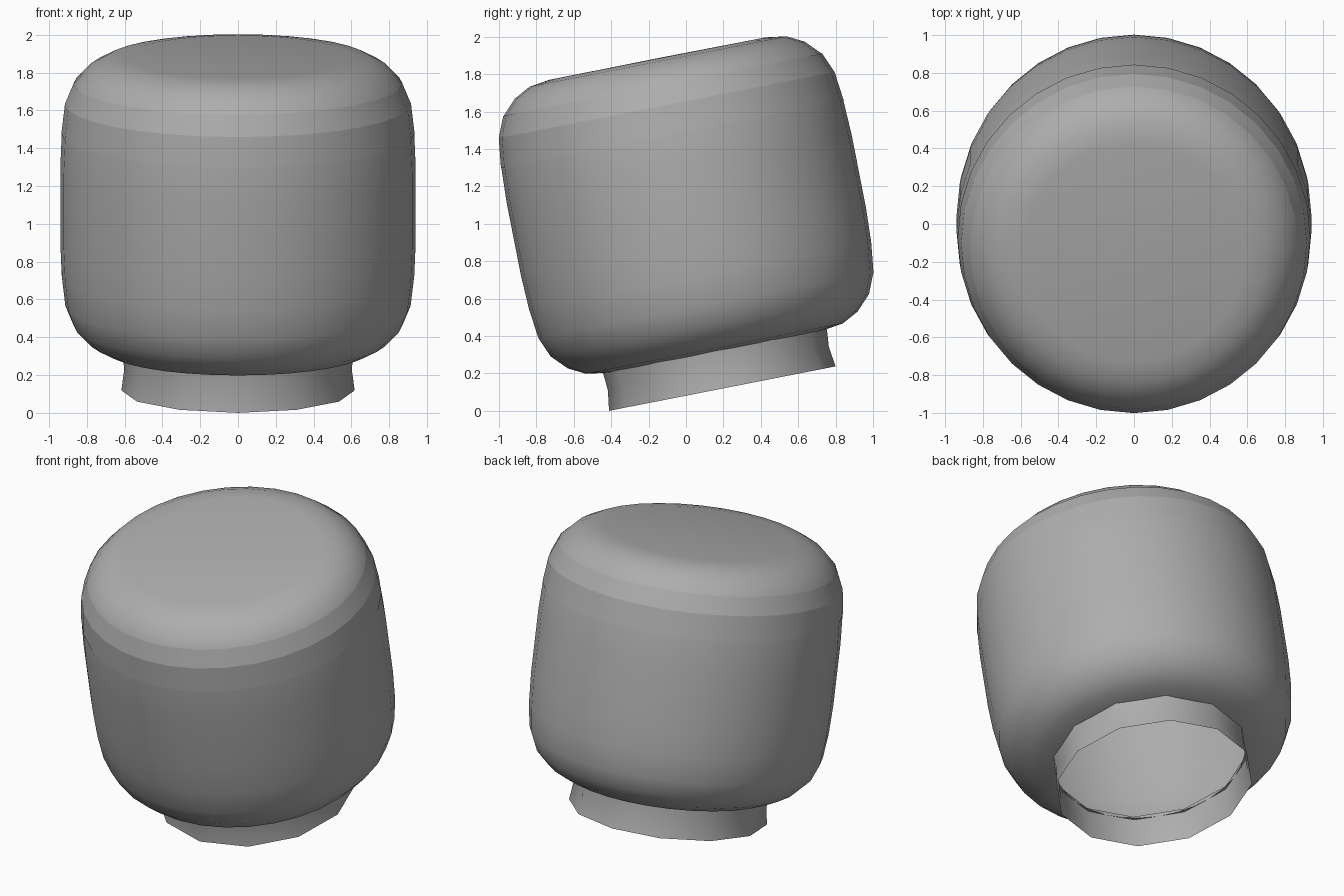
import bpy, bmesh, math
from mathutils import Matrix

if "Cube" in bpy.data.objects:
    bpy.data.objects.remove(bpy.data.objects["Cube"])

# Whole model leans about x; base centre sits off the origin
TILT = Matrix.Translation((0, 0.194, 0.119)) @ Matrix.Rotation(math.radians(11.1), 4, 'X')

# Darker grey shared by all parts
GREY = bpy.data.materials.new("dark_grey")
GREY.diffuse_color = (0.42, 0.42, 0.42, 1)
GREY.use_nodes = True
GREY.node_tree.nodes["Principled BSDF"].inputs["Base Color"].default_value = GREY.diffuse_color


def lathe(name, profile, sides, angle):
    """Revolve (radius, height) points around the leaning axis."""
    bm = bmesh.new()
    rings = []
    for r, h in profile:
        if r == 0:
            rings.append([bm.verts.new((0, 0, h))] * sides)
            continue
        ring = []
        for i in range(sides):
            a = 2 * math.pi * i / sides - math.pi / 2
            ring.append(bm.verts.new((r * math.cos(a), r * math.sin(a), h)))
        rings.append(ring)
    for low, high in zip(rings, rings[1:]):
        for i in range(sides):
            j = (i + 1) % sides
            corners = list(dict.fromkeys((low[i], low[j], high[j], high[i])))
            bm.faces.new(corners)
    bm.transform(TILT)
    mesh = bpy.data.meshes.new(name)
    bm.to_mesh(mesh)
    bm.free()
    mesh.materials.append(GREY)
    obj = bpy.data.objects.new(name, mesh)
    bpy.context.collection.objects.link(obj)
    bpy.context.view_layer.objects.active = obj
    for o in bpy.context.selected_objects:
        o.select_set(False)
    obj.select_set(True)
    bpy.ops.object.shade_smooth_by_angle(angle=math.radians(angle))
    return obj


# Rounded hollow body: shoulder profile mirrored about its middle height
MID = 1.0
shoulder = [(0.94, 1.2), (0.932, 1.385), (0.913, 1.545), (0.867, 1.655),
            (0.79, 1.735), (0.70, 1.782), (0.59, 1.798)]
lower = [(r, 2 * MID - h) for r, h in reversed(shoulder)]
lathe("body", lower + shoulder + [(0, 1.8)], 32, 60)

# Open twelve-sided neck below the body
lathe("neck", [(0.617, 0), (0.602, 0.11), (0.612, 0.23)], 12, 40)

# Thin band hugging the upper shoulder
lathe("shoulder_band", [(r + 0.002, h) for r, h in shoulder[1:4]], 32, 15)
